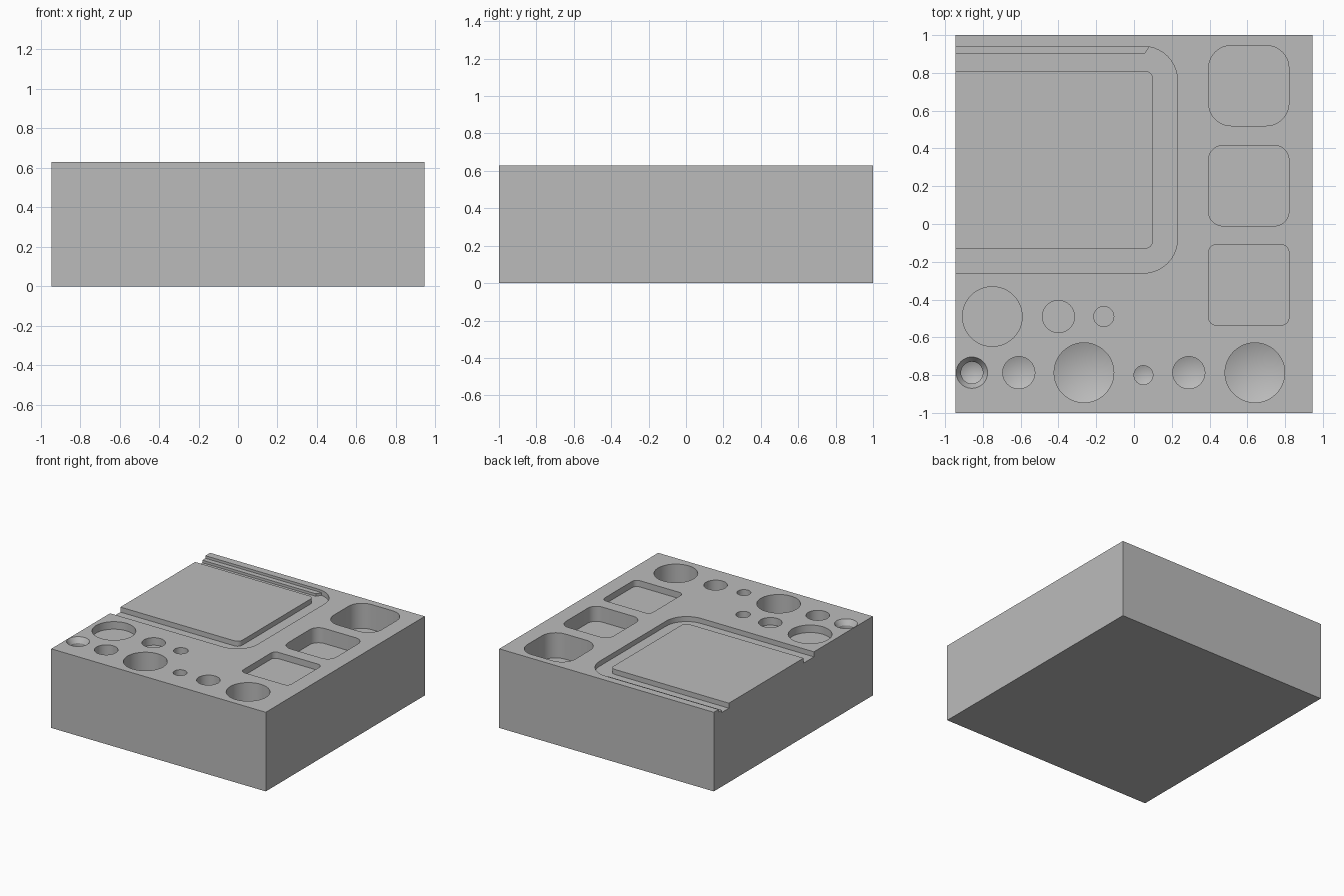
import bpy
import bmesh
import math

if "Cube" in bpy.data.objects:
    bpy.data.objects.remove(bpy.data.objects["Cube"], do_unlink=True)

TOP = 0.63
LEFT = -0.945

metal = bpy.data.materials.new("plain_grey")
metal.use_nodes = True
grey = (0.5, 0.5, 0.5, 1)
metal.diffuse_color = grey
metal.node_tree.nodes["Principled BSDF"].inputs["Base Color"].default_value = grey


def make_object(name, bm):
    bmesh.ops.recalc_face_normals(bm, faces=bm.faces)
    mesh = bpy.data.meshes.new(name)
    bm.to_mesh(mesh)
    bm.free()
    mesh.materials.append(metal)
    obj = bpy.data.objects.new(name, mesh)
    bpy.context.collection.objects.link(obj)
    return obj


def prism(name, outline, z0, z1):
    """Extrude a flat outline from z0 to z1."""
    bm = bmesh.new()
    base = bm.faces.new([bm.verts.new((x, y, z0)) for x, y in outline])
    up = bmesh.ops.extrude_face_region(bm, geom=[base])["geom"]
    for v in up:
        if isinstance(v, bmesh.types.BMVert):
            v.co.z = z1
    return make_object(name, bm)


def rounded(x0, x1, y0, y1, r, steps=10):
    """Outline of a rectangle with round corners."""
    corners = [(x1 - r, y1 - r), (x0 + r, y1 - r), (x0 + r, y0 + r), (x1 - r, y0 + r)]
    points = []
    for i, (cx, cy) in enumerate(corners):
        for k in range(steps + 1):
            a = (i + k / steps) * math.pi / 2
            points.append((cx + r * math.cos(a), cy + r * math.sin(a)))
    return points


def turned(name, x, y, profile, sides=48):
    """Closed solid of revolution; profile is (radius, z) from top to tip."""
    bm = bmesh.new()
    rings = []
    for r, z in profile:
        if r == 0:
            rings.append([bm.verts.new((x, y, z))])
        else:
            rings.append([bm.verts.new((x + r * math.cos(math.tau * k / sides),
                                        y + r * math.sin(math.tau * k / sides), z))
                          for k in range(sides)])
    bm.faces.new(rings[0])
    for a, b in zip(rings, rings[1:]):
        for k in range(sides):
            n = (k + 1) % sides
            if len(b) == 1:
                bm.faces.new((a[k], a[n], b[0]))
            else:
                bm.faces.new((a[k], a[n], b[n], b[k]))
    if len(rings[-1]) > 1:
        bm.faces.new(rings[-1])
    return make_object(name, bm)


def cut(target, cutter):
    """Subtract the cutter and delete it."""
    cutter.hide_render = True
    mod = target.modifiers.new("cut", 'BOOLEAN')
    mod.operation = 'DIFFERENCE'
    mod.solver = 'EXACT'
    mod.object = cutter
    bpy.context.view_layer.objects.active = target
    bpy.ops.object.modifier_apply(modifier=mod.name)
    bpy.data.objects.remove(cutter, do_unlink=True)


# Solid block
block = prism("machined_block", [(LEFT, -1), (-LEFT, -1), (-LEFT, 1), (LEFT, 1)], 0, TOP)

# Open-sided channel that leaves a raised pad and a thin ledge at the back
channel = prism("channel_cutter", rounded(-1.4, 0.23, -0.26, 0.94, 0.18), TOP - 0.04, TOP + 0.1)
cut(channel, prism("pad_cutter", rounded(-1.6, 0.10, -0.13, 0.81, 0.04), 0.3, 1))
ledge = [(-1.6, 0.90), (0.055, 0.90), (0.09, 0.95), (-1.6, 0.95)]
cut(channel, prism("ledge_cutter", ledge, 0.3, TOP - 0.02))
cut(block, channel)

# Rounded square pockets: front edge, corner radius, depth
for y, r, depth in [(0.52, 0.12, 0.2), (-0.01, 0.075, 0.12), (-0.535, 0.04, 0.05)]:
    cut(block, prism("pocket_cutter", rounded(0.395, 0.82, y, y + 0.425, r),
                     TOP - depth, TOP + 0.1))

# Shallow flat-bottomed holes
for x, r in [(-0.75, 0.158), (-0.40, 0.085), (-0.16, 0.053)]:
    cut(block, turned("flat_hole_cutter", x, -0.49, [(r, TOP + 0.1), (r, TOP - 0.06)]))

# Deep drilled holes with conical tips
for x, y, r in [(-0.61, -0.787, 0.085), (-0.265, -0.787, 0.158), (0.05, -0.8, 0.05),
                (0.29, -0.787, 0.085), (0.64, -0.787, 0.158)]:
    cut(block, turned("drill_cutter", x, y,
                      [(r, TOP + 0.1), (r, TOP - 0.26), (0, TOP - 0.26 - r * 0.4)]))

# Countersunk hole
cut(block, turned("countersink_cutter", -0.858, -0.787,
                  [(0.083, TOP + 0.1), (0.083, TOP), (0.058, TOP - 0.04),
                   (0.058, TOP - 0.26), (0, TOP - 0.29)]))

# Smooth round walls, sharp edges elsewhere
bpy.ops.object.select_all(action='DESELECT')
block.select_set(True)
bpy.context.view_layer.objects.active = block
bpy.ops.object.shade_smooth_by_angle(angle=math.radians(20))
